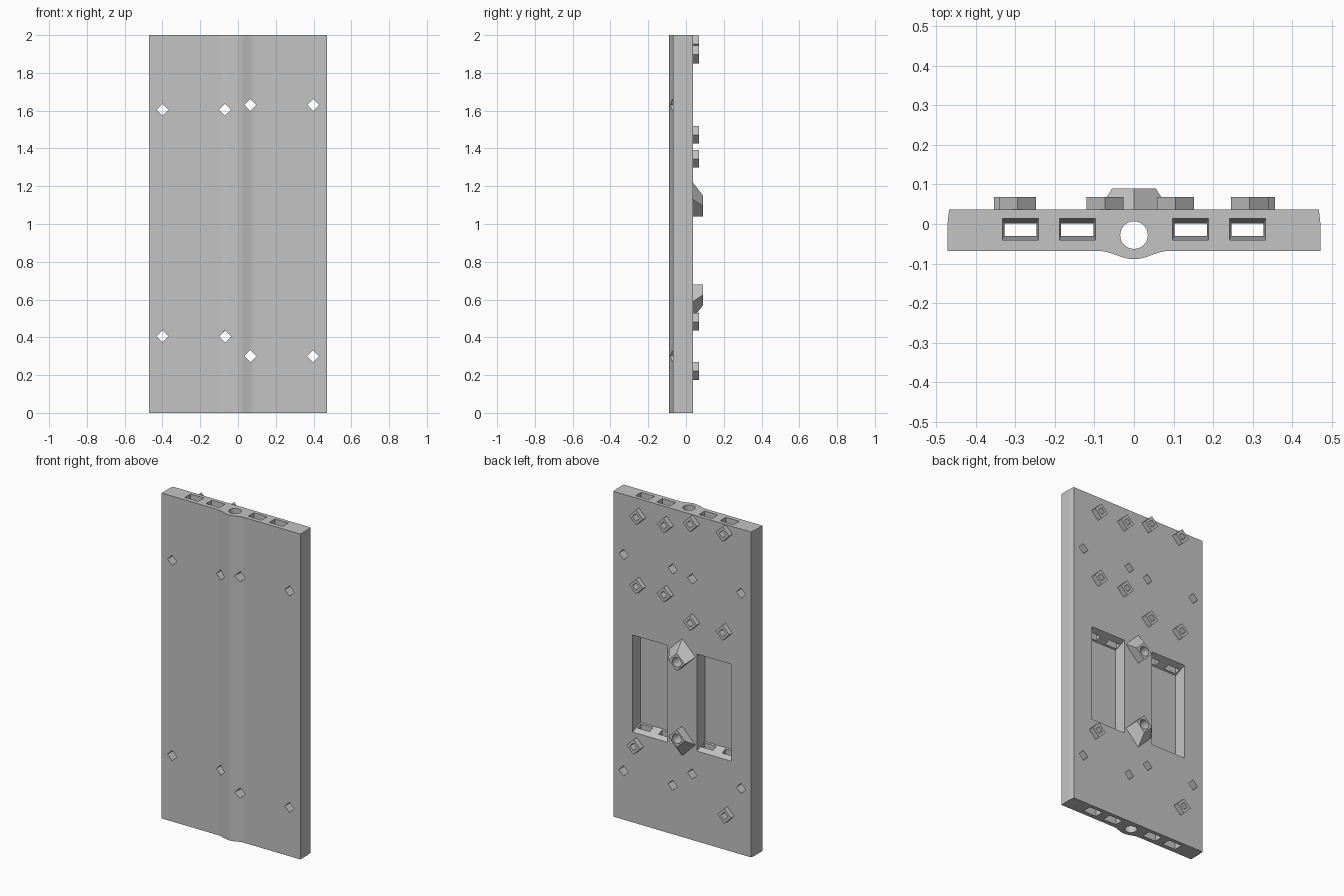
import bpy, bmesh, math
from mathutils import Vector

if "Cube" in bpy.data.objects:
    bpy.data.objects.remove(bpy.data.objects["Cube"])

grey = bpy.data.materials.new("grey_plastic")
grey.diffuse_color = (0.55, 0.55, 0.55, 1)
grey.use_nodes = True
grey.node_tree.nodes["Principled BSDF"].inputs["Base Color"].default_value = grey.diffuse_color

BACK = 0.037  # y of the flat back face


def loft(name, a, b):
    """Closed solid between two matching rings of points."""
    bm = bmesh.new()
    va = [bm.verts.new(Vector(p)) for p in a]
    vb = [bm.verts.new(Vector(p)) for p in b]
    n = len(va)
    bm.faces.new(va)
    bm.faces.new(vb[::-1])
    for i in range(n):
        j = (i + 1) % n
        bm.faces.new((va[i], vb[i], vb[j], va[j]))
    bmesh.ops.recalc_face_normals(bm, faces=bm.faces)
    me = bpy.data.meshes.new(name)
    bm.to_mesh(me)
    bm.free()
    ob = bpy.data.objects.new(name, me)
    bpy.context.collection.objects.link(ob)
    me.materials.append(grey)
    return ob


def diamond(x, z, r, y):
    return [(x + r, y, z), (x, y, z + r), (x - r, y, z), (x, y, z - r)]


def rect_xy(x0, x1, y0, y1, z):
    return [(x0, y0, z), (x1, y0, z), (x1, y1, z), (x0, y1, z)]


def rect_xz(x0, x1, z0, z1, y):
    return [(x0, y, z0), (x1, y, z0), (x1, y, z1), (x0, y, z1)]


def circle(r, n, f):
    return [f(r * math.cos(2 * math.pi * i / n), r * math.sin(2 * math.pi * i / n))
            for i in range(n)]


def cut(targets, cutter):
    for t in targets:
        m = t.modifiers.new("cut", 'BOOLEAN')
        m.operation = 'DIFFERENCE'
        m.solver = 'EXACT'
        m.object = cutter
        bpy.context.view_layer.objects.active = t
        bpy.ops.object.modifier_apply(modifier=m.name)
    bpy.data.objects.remove(cutter, do_unlink=True)


# Main plate: outline with a soft ridge down the front
ridge = [(x, -0.068 - 0.0105 * (1 + math.cos(math.pi * x / 0.09)))
         for x in [-0.09 + 0.18 * i / 24 for i in range(25)]]
outline = ([(-0.468, BACK), (-0.472, 0.0), (-0.472, -0.068)] + ridge
           + [(0.472, -0.068), (0.472, 0.0), (0.468, BACK)])
plate = loft("plate", [(x, y, 0) for x, y in outline], [(x, y, 2) for x, y in outline])

# Round bore along the middle
cut([plate], loft("bore", circle(0.035, 32, lambda u, v: (u, v - 0.028, -0.1)),
                  circle(0.035, 32, lambda u, v: (u, v - 0.028, 2.1))))

# Two pockets in the back with sloping ends, and two tapered channels into each end
for s in (-1, 1):
    xs = sorted((s * 0.10, s * 0.337))
    cut([plate], loft("pocket", rect_xz(*xs, 0.553, 1.153, BACK + 0.005),
                      rect_xz(*xs, 0.585, 1.12, -0.04)))
    for a, b in ((0.098, 0.189), (0.242, 0.333)):
        x0, x1 = sorted((s * a, s * b))
        for z_out, z_in in ((2.002, 1.05), (-0.002, 0.65)):
            cut([plate], loft("channel", rect_xy(x0, x1, -0.041, 0.014, z_out),
                              rect_xy(x0 + 0.005, x1 - 0.005, -0.03, 0.0, z_in)))

# Diamond holes right through the plate
for x, zs in ((-0.40, (1.605, 0.405)), (-0.068, (1.605, 0.405)),
              (0.065, (1.63, 0.30)), (0.398, (1.63, 0.30))):
    for z in zs:
        cut([plate], loft("pin_hole", diamond(x, z, 0.032, -0.2), diamond(x, z, 0.032, 0.2)))

# Small diamond bosses with blind square sockets
for x, z in ((0.293, 1.897), (0.105, 1.897), (-0.073, 1.952), (-0.295, 1.952),
             (0.293, 1.472), (0.105, 1.472), (-0.073, 1.345), (-0.295, 1.345),
             (0.31, 0.482), (-0.307, 0.222)):
    boss = loft("small_boss", diamond(x, z, 0.047, BACK), diamond(x, z, 0.047, 0.068))
    cut([plate, boss], loft("socket", diamond(x, z, 0.023, 0.02), diamond(x, z, 0.023, 0.1)))

# Large bosses between the pockets: wedge diamonds with round holes into the bore
for z_base, z_face in ((1.13, 1.095), (0.59, 0.625)):
    boss = loft("large_boss", diamond(0, z_base, 0.09, BACK), diamond(0, z_face, 0.055, 0.09))
    cut([plate, boss],
        loft("screw_hole", circle(0.029, 24, lambda u, v: (u, -0.028, v + z_face)),
             circle(0.029, 24, lambda u, v: (u, 0.15, v + z_face))))
